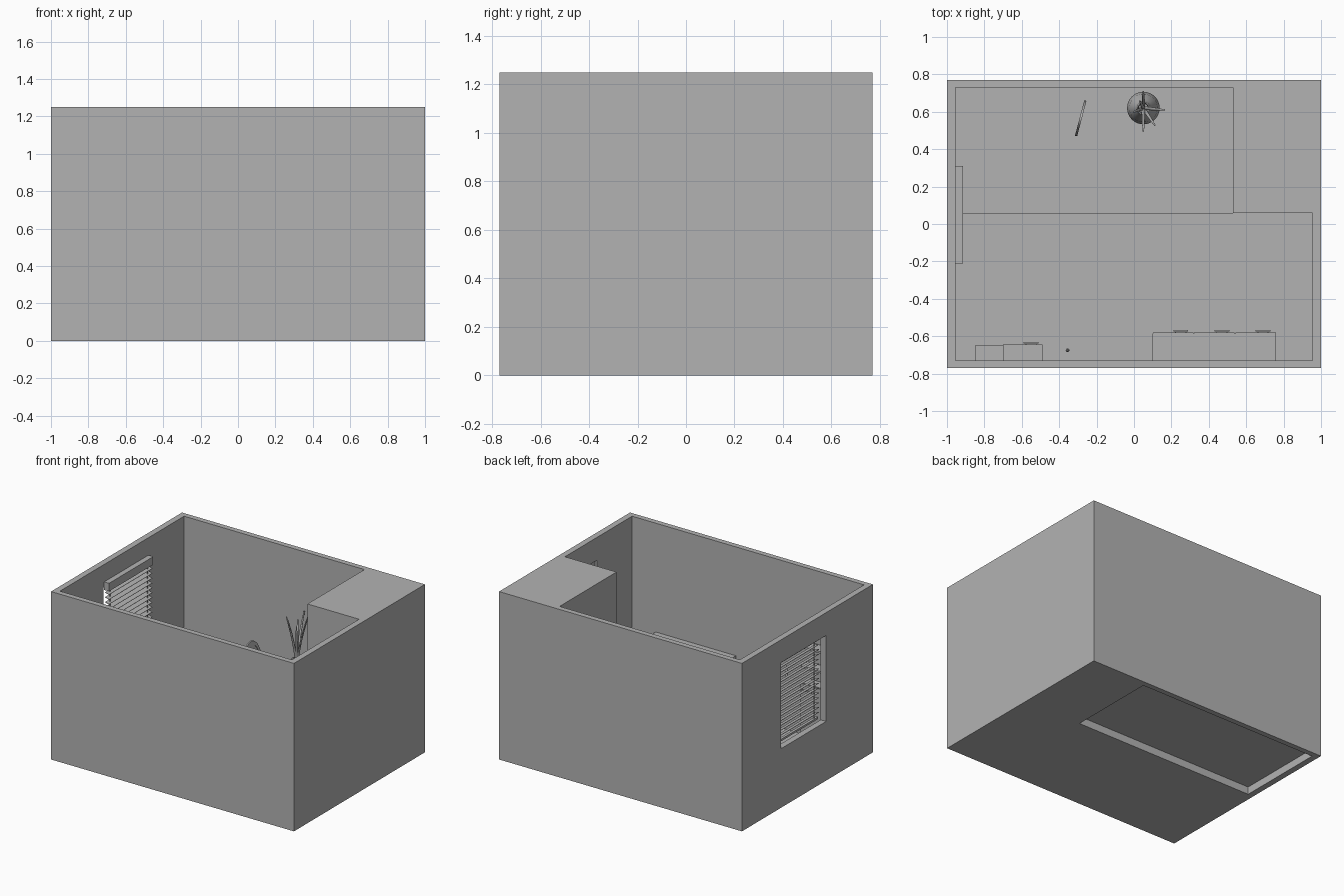
import bpy, bmesh, math
from mathutils import Matrix, Vector

if "Cube" in bpy.data.objects:
    bpy.data.objects.remove(bpy.data.objects["Cube"], do_unlink=True)

grey = bpy.data.materials.new("plain_grey")
grey.use_nodes = True
colour = (0.45, 0.45, 0.45, 1)
grey.diffuse_color = colour
grey.node_tree.nodes["Principled BSDF"].inputs["Base Color"].default_value = colour


def finish(name, bm, smooth=False):
    bmesh.ops.recalc_face_normals(bm, faces=bm.faces)
    mesh = bpy.data.meshes.new(name)
    bm.to_mesh(mesh)
    bm.free()
    mesh.materials.append(grey)
    ob = bpy.data.objects.new(name, mesh)
    bpy.context.collection.objects.link(ob)
    if smooth:
        for o in bpy.context.selected_objects:
            o.select_set(False)
        ob.select_set(True)
        bpy.context.view_layer.objects.active = ob
        bpy.ops.object.shade_smooth_by_angle(angle=math.radians(40))
    return ob


def add_box(bm, x, y, z, tilt=0):
    """Box from (min, max) ranges, tilted about the y axis."""
    centre = Vector([(r[0] + r[1]) / 2 for r in (x, y, z)])
    size = [r[1] - r[0] for r in (x, y, z)]
    m = Matrix.Translation(centre) @ Matrix.Rotation(tilt, 4, 'Y') @ Matrix.Diagonal((*size, 1))
    bmesh.ops.create_cube(bm, size=1, matrix=m)


def box(name, x, y, z):
    bm = bmesh.new()
    add_box(bm, x, y, z)
    return finish(name, bm)


def lathe(name, profile, x, y, segments):
    bm = bmesh.new()
    verts = [bm.verts.new((r, 0, z)) for r, z in profile]
    edges = [bm.edges.new(p) for p in zip(verts, verts[1:])]
    bmesh.ops.spin(bm, geom=verts + edges, cent=(0, 0, 0), axis=(0, 0, 1),
                   angle=2 * math.pi, steps=segments)
    bmesh.ops.remove_doubles(bm, verts=bm.verts, dist=0.0005)
    bmesh.ops.translate(bm, verts=bm.verts, vec=(x, y, 0))
    return finish(name, bm, True)


# Room walls: one block, with the room, alcove, window and door recess cut out
IN_X, IN_Y, STEP_Y, ALCOVE_X, STEP_Z = 0.955, 0.73, 0.06, 0.53, 0.06
walls = box("room_walls", (-1, 1), (-0.77, 0.77), (0, 1.25))
cuts = [((-IN_X, IN_X), (-IN_Y, STEP_Y), (-1, 2)),
        ((-IN_X, ALCOVE_X), (-0.3, IN_Y), (-1, 2)),
        ((-1.1, -0.9), (-0.22, 0.31), (0.44, 1.08)),
        ((0.9, 0.975), (-0.32, 0.03), (0.01, 1.08))]
bpy.context.view_layer.objects.active = walls
for cut in cuts:
    cutter = box("cutter", *cut)
    cutter.hide_render = True
    mod = walls.modifiers.new("cut", 'BOOLEAN')
    mod.operation, mod.solver, mod.object = 'DIFFERENCE', 'EXACT', cutter
    bpy.ops.object.modifier_apply(modifier=mod.name)
    bpy.data.objects.remove(cutter, do_unlink=True)

# Main floor, and the raised floor that is hollow underneath
box("main_floor", (-IN_X, IN_X), (-IN_Y, STEP_Y), (0, 0.004))
box("step_riser", (-IN_X, ALCOVE_X), (STEP_Y - 0.004, STEP_Y), (0, STEP_Z))
box("raised_floor", (-IN_X, ALCOVE_X), (STEP_Y, IN_Y), (STEP_Z - 0.004, STEP_Z))

# Window blind: head rail, tilted slats, bottom rail and cords
box("blind_head_rail", (-IN_X, -0.915), (-0.21, 0.31), (1.06, 1.12))
bm = bmesh.new()
pitch = 0.036
for i in range(16):
    z = 1.035 - i * pitch
    add_box(bm, (-0.952, -0.918), (-0.205, 0.305), (z, z + 0.003), math.radians(15))
finish("blind_slats", bm)
box("blind_bottom_rail", (-0.945, -0.925), (-0.205, 0.305), (0.45, 0.465))
for y in (-0.17, 0.27):
    box("blind_cord", (-0.937, -0.933), (y - 0.002, y + 0.002), (0.46, 1.06))


# Cabinets with slab doors and bar handles
def cabinet(x0, doors, width, front, top):
    x1 = x0 + doors * width
    box("cabinet_body", (x0, x1), (-IN_Y, front - 0.006), (0.004, top))
    for i in range(doors):
        a = x0 + i * width
        box("cabinet_door", (a + 0.002, a + width - 0.002), (front - 0.006, front), (0.02, top - 0.005))
        h = a + 0.11
        box("door_handle", (h, h + 0.08), (front + 0.006, front + 0.013), (0.38, 0.39))
        for p in (h + 0.01, h + 0.065):
            box("handle_post", (p, p + 0.005), (front, front + 0.008), (0.382, 0.388))


cabinet(0.10, 3, 0.22, -0.58, 0.44)
cabinet(-0.70, 1, 0.21, -0.645, 0.43)

# Wall shelves above the small cabinet
box("upper_shelf", (-0.70, -0.49), (-IN_Y, -0.645), (0.69, 0.705))
box("lower_shelf", (-0.85, -0.49), (-IN_Y, -0.65), (0.54, 0.555))

# Small hanging fitting near the front wall
lathe("hanging_fitting", [(0, 0.43), (0.01, 0.43), (0.01, 0.475), (0.004, 0.485),
                          (0.004, 0.51), (0, 0.51)], -0.355, -0.675, 12)

# Floor vase with an open neck
lathe("vase", [(0, 0.06), (0.05, 0.06), (0.075, 0.15), (0.087, 0.25), (0.075, 0.34),
               (0.045, 0.42), (0.03, 0.47), (0.035, 0.5), (0.028, 0.5), (0.024, 0.47),
               (0.03, 0.42), (0, 0.4)], 0.05, 0.62, 32)

# Long leaves: flat strips that curve outwards
leaf_tips = [(0.05, 0.71, 0.82), (0.16, 0.61, 0.88), (0.05, 0.50, 0.86),
             (0.11, 0.53, 0.79), (0.0, 0.60, 0.74), (0.03, 0.66, 0.77)]
for tip in leaf_tips:
    bm = bmesh.new()
    base, end = Vector((0.05, 0.62, 0.42)), Vector(tip)
    out = Vector((end.x - base.x, end.y - base.y, 0))
    side = out.cross(Vector((0, 0, 1))).normalized()
    rows = []
    for i in range(7):
        t = i / 6
        p = base + out * t ** 1.6
        p.z = base.z + (end.z - base.z) * t
        w = 0.009 * (1 - 0.6 * t ** 3)
        rows.append([bm.verts.new(p - side * w), bm.verts.new(p + side * w)])
    for a, b in zip(rows, rows[1:]):
        bm.faces.new((a[0], a[1], b[1], b[0]))
    leaf = finish("plant_leaf", bm, True)
    leaf.modifiers.new("thickness", 'SOLIDIFY').thickness = 0.005

# Upright oval mirror with a raised rim
centre, heading = Vector((-0.285, 0.565, 0.313)), math.atan2(0.19, 0.05)
place = Matrix.Translation(centre) @ Matrix.Rotation(heading, 4, 'Z')
bm = bmesh.new()
N = 40
rings = []
for scale, depth in ((1, -0.006), (1, 0.006), (0.88, 0.006), (0.88, -0.006)):
    rings.append([bm.verts.new(place @ Vector((0.098 * scale * math.cos(a), depth,
                                              0.252 * scale * math.sin(a))))
                  for a in (2 * math.pi * k / N for k in range(N))])
for r in range(4):
    a, b = rings[r], rings[(r + 1) % 4]
    for k in range(N):
        n = (k + 1) % N
        bm.faces.new((a[k], a[n], b[n], b[k]))
finish("mirror_rim", bm, True)
bm = bmesh.new()
bmesh.ops.create_cone(bm, cap_ends=True, segments=N, radius1=1, radius2=1, depth=1,
                      matrix=place @ Matrix.Diagonal((0.088, 0.004, 0.225, 1))
                      @ Matrix.Rotation(math.pi / 2, 4, 'X'))
finish("mirror_glass", bm, True)
